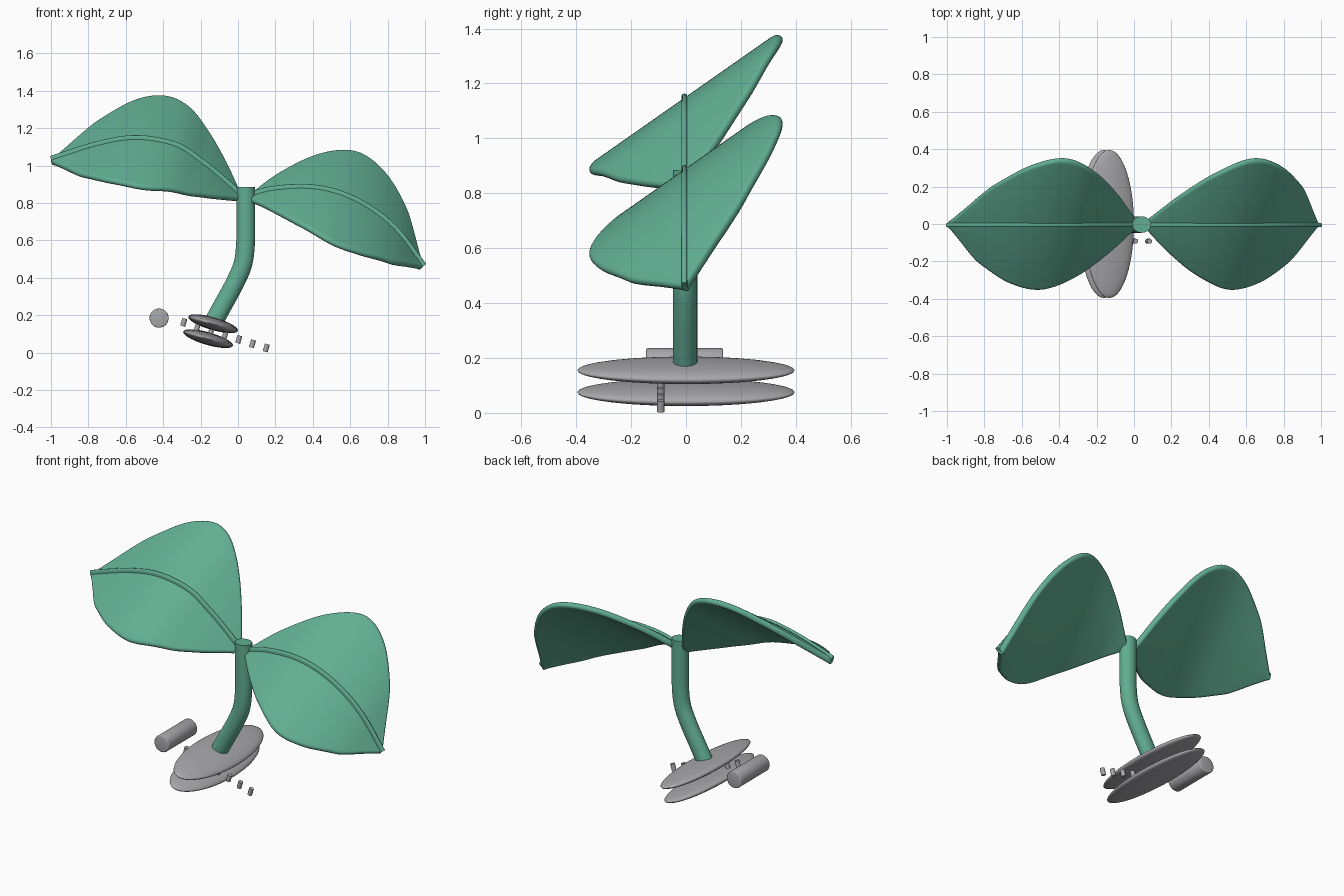
import bpy, bmesh, math
from mathutils import Vector, Matrix

if "Cube" in bpy.data.objects:
    bpy.data.objects.remove(bpy.data.objects["Cube"])


def material(name, rgb):
    m = bpy.data.materials.new(name)
    m.diffuse_color = (*rgb, 1)
    m.use_nodes = True
    m.node_tree.nodes["Principled BSDF"].inputs["Base Color"].default_value = m.diffuse_color
    return m


GREEN = material("leaf green", (0.12, 0.42, 0.29))
GRAY = material("metal gray", (0.39, 0.39, 0.41))
TILT = math.radians(16)


def spline(points, steps=24):
    """Catmull-Rom through 2D points."""
    p = [Vector(q) for q in points]
    p = [2 * p[0] - p[1]] + p + [2 * p[-1] - p[-2]]
    out = []
    for a, b, c, d in zip(p, p[1:], p[2:], p[3:]):
        for i in range(steps):
            t = i / steps
            out.append(0.5 * (2 * b + (c - a) * t + (2 * a - 5 * b + 4 * c - d) * t * t
                              + (3 * b - a - 3 * c + d) * t ** 3))
    return out + [p[-2]]


def resample(points, n):
    """Evenly spaced points along an (x, z) spline, in the y = 0 plane."""
    p = [Vector((q.x, 0, q.y)) for q in spline(points)]
    acc = [0]
    for a, b in zip(p, p[1:]):
        acc.append(acc[-1] + (b - a).length)
    out, j = [], 0
    for i in range(n + 1):
        s = acc[-1] * i / n
        while j < len(p) - 2 and acc[j + 1] < s:
            j += 1
        out.append(p[j].lerp(p[j + 1], (s - acc[j]) / (acc[j + 1] - acc[j])))
    return out


def finish(bm, name, mat, angle=40):
    bmesh.ops.recalc_face_normals(bm, faces=bm.faces)
    me = bpy.data.meshes.new(name)
    bm.to_mesh(me)
    bm.free()
    me.materials.append(mat)
    ob = bpy.data.objects.new(name, me)
    bpy.context.collection.objects.link(ob)
    bpy.ops.object.select_all(action='DESELECT')
    ob.select_set(True)
    bpy.context.view_layer.objects.active = ob
    bpy.ops.object.shade_smooth_by_angle(angle=math.radians(angle))
    return ob


def loft(name, path, ring, mat):
    """Skin closed rings along a path; ring(u, tangent) gives offsets."""
    bm = bmesh.new()
    n = len(path) - 1
    rows = []
    for i, p in enumerate(path):
        tangent = (path[min(i + 1, n)] - path[max(i - 1, 0)]).normalized()
        rows.append([bm.verts.new(p + o) for o in ring(i / n, tangent)])
    for a, b in zip(rows, rows[1:]):
        for k in range(len(a)):
            m = (k + 1) % len(a)
            bm.faces.new((a[k], a[m], b[m], b[k]))
    bm.faces.new(rows[0])
    bm.faces.new(rows[-1])
    return finish(bm, name, mat)


def power(v, e):
    return math.copysign(abs(v) ** e, v)


# Leaves: sheared, rounded slabs along a curved midrib
WIDTH = spline([(0, .03), (.15, .165), (.3, .275), (.47, .348), (.63, .315),
                (.785, .22), (.845, .17), (.925, .085), (1, .008)])
ACROSS = Vector((0.19, 1, 0.70))


def half_width(u):
    for a, b in zip(WIDTH, WIDTH[1:]):
        if u <= b.x:
            return a.y + (b.y - a.y) * (u - a.x) / (b.x - a.x)
    return WIDTH[-1].y


def leaf_ring(u, tangent):
    w = half_width(u)
    normal = ACROSS.cross(tangent).normalized()
    if normal.z < 0:
        normal.negate()
    thick = 0.018
    flat = max(w - thick, 0.001)
    ring = []
    for side in (1, -1):                      # rounded rims joined by flat faces
        for k in range(9):
            a = -math.pi / 2 + math.pi * k / 8
            v = flat + min(thick, w) * math.cos(a)
            ring.append(side * (ACROSS * v + normal * thick * math.sin(a)))
    return ring


def rib_ring(u, tangent):
    up = tangent.cross(Vector((0, 1, 0)))
    if up.z < 0:
        up.negate()
    ring = []
    for k in range(16):
        a = math.tau * k / 16
        ring.append(Vector((0, 0.011 * power(math.cos(a), .6) - .006, 0))
                    + up * (0.010 + 0.023 * power(math.sin(a), .6)))
    return ring


MIDRIBS = {
    "left": [(0.0, .835), (-.1, .925), (-.2, 1.005), (-.34, 1.095), (-.54, 1.13),
             (-.74, 1.1), (-.995, 1.02)],
    "right": [(.075, .83), (.2, .86), (.38, .868), (.54, .836), (.7, .757),
              (.84, .64), (.98, .455)],
}
for side, pts in MIDRIBS.items():
    path = resample(pts, 56)
    loft(side + "_leaf", path, leaf_ring, GREEN)
    loft(side + "_leaf_rib", path, rib_ring, GREEN)


# Stem
def stem_ring(u, tangent):
    out = tangent.cross(Vector((0, 1, 0)))
    return [out * 0.05 * math.cos(math.tau * k / 32)
            + Vector((0, 0.044 * math.sin(math.tau * k / 32) - .003, 0)) for k in range(32)]


loft("stem", resample([(-.13, .165), (-.075, .265), (-.02, .366), (.025, .47), (.04, .58),
                       (.041, .72), (.041, .885)], 32), stem_ring, GREEN)

# Two stacked lens-shaped base discs
for name, x, z in (("upper_disc", -.133, .155), ("lower_disc", -.16, .075)):
    bm = bmesh.new()
    bmesh.ops.create_uvsphere(bm, u_segments=48, v_segments=24, radius=1)
    bm.transform(Matrix.Translation((x, 0, z)) @ Matrix.Rotation(TILT, 4, 'Y')
                 @ Matrix.Diagonal((.138, .396, .034, 1)))
    finish(bm, name, GRAY, 60)

# Cylinder lying front to back beside the discs
bm = bmesh.new()
bmesh.ops.create_cone(bm, cap_ends=True, segments=32, radius1=.051, radius2=.051, depth=.28)
rims = [e for e in bm.edges if abs(e.verts[0].co.z - e.verts[1].co.z) < 1e-5]
bmesh.ops.bevel(bm, geom=rims, offset=.006, segments=3, affect='EDGES', profile=.5)
bm.transform(Matrix.Translation((-.422, -.005, .185)) @ Matrix.Rotation(math.pi / 2, 4, 'X'))
finish(bm, "side_cylinder", GRAY, 80)

# Row of small pegs
for i in range(7):
    bm = bmesh.new()
    bmesh.ops.create_cone(bm, cap_ends=True, segments=16, radius1=.0135, radius2=.0135, depth=.042)
    bm.transform(Matrix.Translation((-.29 + .0735 * i, -.092, .162 - .0228 * i))
                 @ Matrix.Rotation(TILT, 4, 'Y'))
    finish(bm, f"peg_{i + 1}", GRAY)
